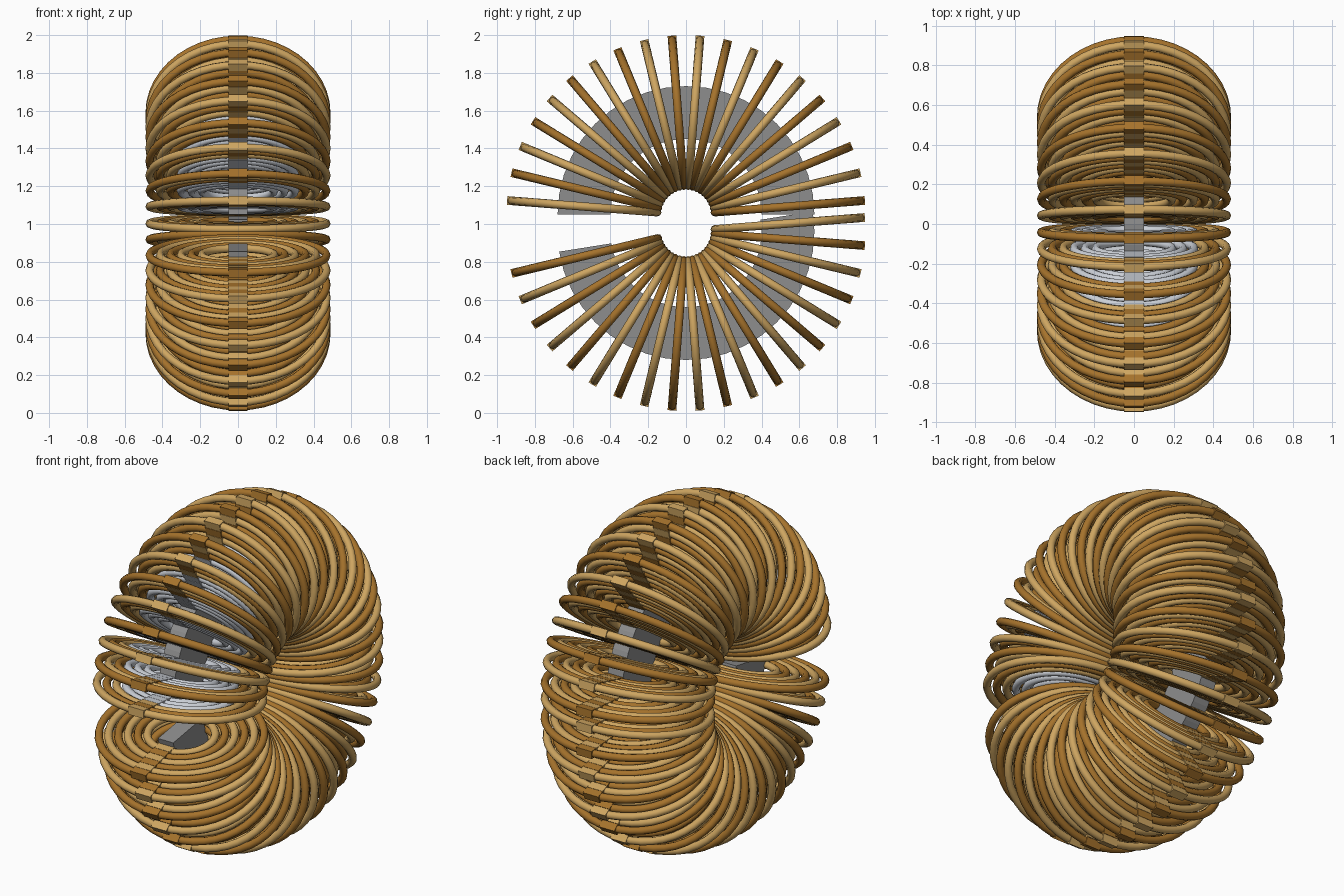
import bpy, bmesh
from math import sin, cos, pi, radians
from mathutils import Matrix, Vector

cube = bpy.data.objects.get("Cube")
if cube:
    bpy.data.objects.remove(cube, do_unlink=True)


def material(name, rgb):
    m = bpy.data.materials.new(name)
    m.use_nodes = True
    m.diffuse_color = (*rgb, 1)
    m.node_tree.nodes["Principled BSDF"].inputs["Base Color"].default_value = (*rgb, 1)
    return m


light_gold = material("light gold", (0.62, 0.38, 0.12))
dark_gold = material("dark gold", (0.38, 0.17, 0.025))
silver = material("silver", (0.60, 0.63, 0.68))
grey = material("core grey", (0.27, 0.27, 0.27))

MID = 0.54             # radius of the core's centre line
TUBE = 0.022
SEMI_X, SEMI_R = 0.468, 0.388
TURNS = 6
STEP = radians(9)


def add_sweep(bm, sections, mat, closed, smooth):
    """Skin consecutive cross-sections with quads."""
    rings = [[bm.verts.new(p) for p in s] for s in sections]
    n = len(rings[0])
    pairs = list(zip(rings, rings[1:]))
    if closed:
        pairs.append((rings[-1], rings[0]))
    for a, b in pairs:
        for i in range(n):
            j = (i + 1) % n
            f = bm.faces.new((a[i], a[j], b[j], b[i]))
            f.material_index, f.smooth = mat, smooth
    if not closed:
        for end in (rings[0], rings[-1]):
            bm.faces.new(end).material_index = mat


def turn_sections(a, b, segments=44, sides=8):
    """Round tube bent into an ellipse around the core."""
    out = []
    for k in range(segments):
        t = 2 * pi * k / segments
        centre = Vector((a * cos(t), MID + b * sin(t), 0))
        normal = Vector((b * cos(t), a * sin(t), 0)).normalized()
        out.append([centre + normal * TUBE * cos(u) + Vector((0, 0, TUBE * sin(u)))
                    for u in (2 * pi * s / sides for s in range(sides))])
    return out


def finish(bm, name, mats):
    bmesh.ops.recalc_face_normals(bm, faces=bm.faces[:])
    mesh = bpy.data.meshes.new(name)
    bm.to_mesh(mesh)
    bm.free()
    for m in mats:
        mesh.materials.append(m)
    return mesh


def winding_mesh(name, outer, inner, silver_core):
    """Flat pack of concentric turns, each with a small joint at its outer end."""
    bm = bmesh.new()
    for i in range(TURNS):
        s = 1 - 0.118 * i
        mat = 2 if silver_core and i >= TURNS // 2 else i % 2
        add_sweep(bm, turn_sections(SEMI_X * s, SEMI_R * s), mat, True, True)
        joint = bmesh.ops.create_cube(bm, size=1, matrix=(
            Matrix.Translation((0, MID + SEMI_R * s, 0))
            @ Matrix.Diagonal((0.10, 0.044, 0.046, 1))))
        for f in {f for v in joint["verts"] for f in v.link_faces}:
            f.material_index = mat
    return finish(bm, name, (outer, inner, silver))


golds = ((dark_gold, light_gold), (light_gold, dark_gold))
packs = {(p, c): winding_mesh("winding", *golds[p], c)
         for p in (0, 1) for c in (False, True)}


def place(name, mesh, z, angle=0):
    ob = bpy.data.objects.new(name, mesh)
    ob.location.z = z
    ob.rotation_euler.x = angle
    bpy.context.collection.objects.link(ob)


def half_coil(name, z, first, direction, parity, silver_from):
    # Windings fanned about the x axis
    for k in range(20):
        mesh = packs[(k + parity) % 2, k >= silver_from]
        place(f"{name}_winding", mesh, z, first + direction * STEP * k)
    # Faceted rectangular core running through the windings
    bm = bmesh.new()
    sections = []
    for k in range(21):
        t = first + direction * STEP * (k - 0.5)
        sections.append([(x, r * cos(t), r * sin(t)) for x, r in
                         ((-0.05, 0.40), (0.05, 0.40), (0.05, 0.68), (-0.05, 0.68))])
    add_sweep(bm, sections, 0, False, False)
    place(f"{name}_core", finish(bm, f"{name}_core", (grey,)), z)


half_coil("upper", 1.05, STEP / 2, 1, 0, 10)
half_coil("lower", 0.96, STEP / 2, -1, 1, 20)
